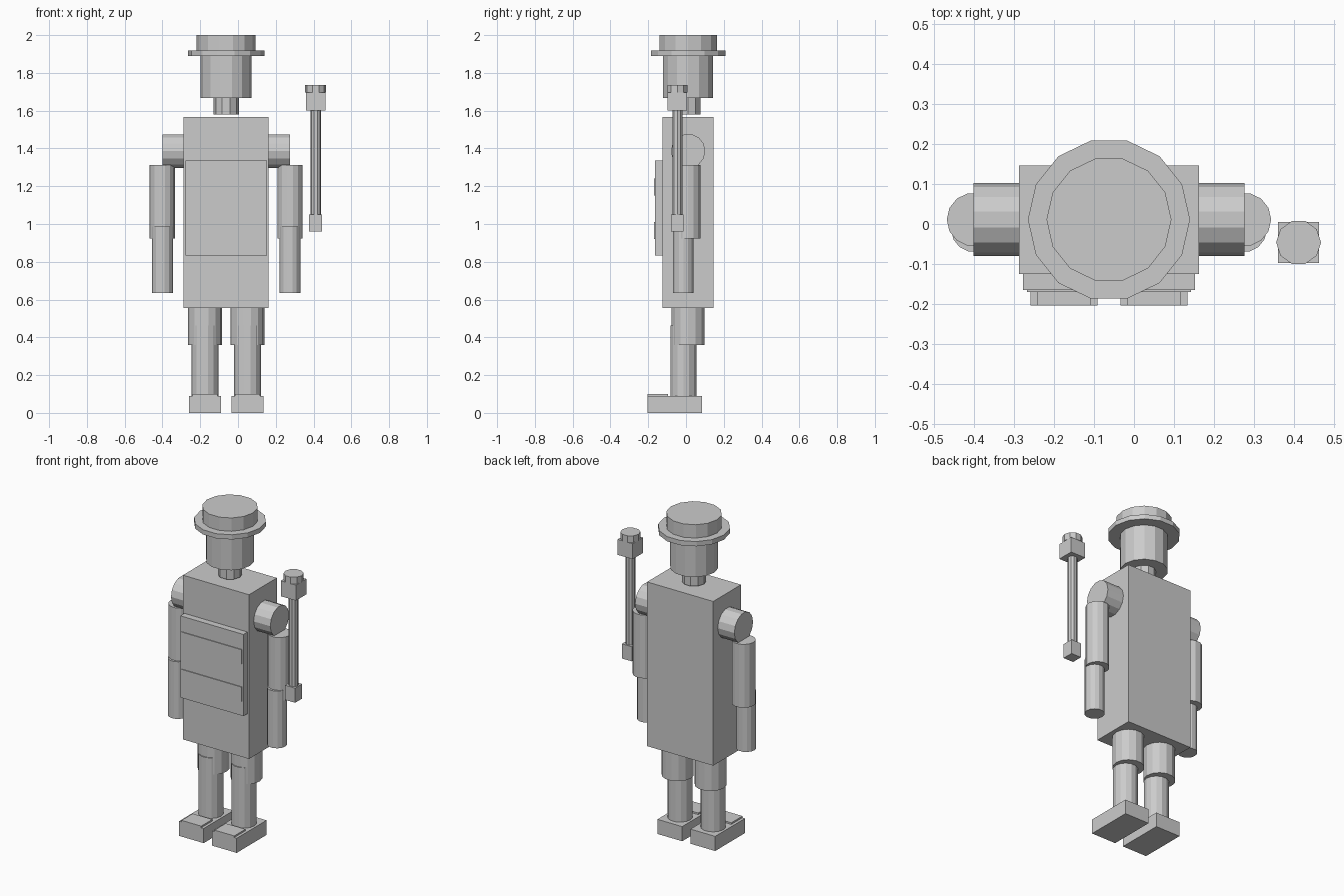
import bpy
from math import cos, sin, tau

if "Cube" in bpy.data.objects:
    bpy.data.objects.remove(bpy.data.objects["Cube"])

CX = -0.0625   # symmetry axis of the figure
CY = 0.011


def make(name, verts, faces):
    mesh = bpy.data.meshes.new(name)
    mesh.from_pydata(verts, [], faces)
    obj = bpy.data.objects.new(name, mesh)
    bpy.context.collection.objects.link(obj)
    return obj


def prism(name, ring_a, ring_b):
    n = len(ring_a)
    faces = [tuple(reversed(range(n))), tuple(range(n, 2 * n))]
    faces += [(i, (i + 1) % n, n + (i + 1) % n, n + i) for i in range(n)]
    return make(name, ring_a + ring_b, faces)


def box(name, x0, x1, y0, y1, z0, z1):
    def ring(z):
        return [(x0, y0, z), (x1, y0, z), (x1, y1, z), (x0, y1, z)]
    return prism(name, ring(z0), ring(z1))


def post(name, x, y, r, z0, z1, n=14):
    def ring(z):
        return [(x + r * cos(tau * i / n), y + r * sin(tau * i / n), z) for i in range(n)]
    return prism(name, ring(z0), ring(z1))


def axle(name, x0, x1, y, z, r, n=14):
    def ring(x):
        return [(x, y + r * cos(tau * i / n), z + r * sin(tau * i / n)) for i in range(n)]
    return prism(name, ring(x0), ring(x1))


# Torso and chest plate with two raised strips
box("torso", CX - 0.225, CX + 0.225, -0.125, 0.146, 0.556, 1.567)
box("chest_plate", CX - 0.215, CX + 0.215, -0.165, -0.125, 0.832, 1.335)
for label, z in (("upper", 1.15), ("lower", 0.92)):
    box(label + "_chest_strip", CX - 0.205, CX + 0.205, -0.17, -0.165, z, z + 0.09)

# Neck, head and hat
post("neck", CX, CY, 0.068, 1.58, 1.668, 10)
post("head", CX, CY, 0.135, 1.668, 1.889)
post("hat_brim", CX, CY, 0.2025, 1.889, 1.918)
post("hat_crown", CX, CY, 0.156, 1.918, 2.0)

# Limbs on both sides
for side, s in (("right", -1), ("left", 1)):
    x0, x1 = sorted((CX + s * 0.225, CX + s * 0.338))
    axle(side + "_shoulder", x0, x1, CY, 1.386, 0.091)
    arm = CX + s * 0.338
    post(side + "_upper_arm", arm, CY, 0.067, 0.922, 1.312)
    post(side + "_forearm", arm, -0.014, 0.056, 0.635, 0.987)
    leg = CX + s * 0.1125
    post(side + "_thigh", leg, CY, 0.09, 0.36, 0.556)
    post(side + "_shin", leg, -0.014, 0.071, 0.088, 0.462)
    box(side + "_foot", leg - 0.084, leg + 0.084, -0.204, 0.086, 0, 0.09)
    box(side + "_toe_cap", leg - 0.067, leg + 0.067, -0.204, -0.095, 0.09, 0.1)

# Floating baton beside the left arm
BX, BY = 0.411, -0.046
box("baton_pommel", BX - 0.034, BX + 0.034, BY - 0.034, BY + 0.034, 0.96, 1.05)
post("baton_rod", BX, BY, 0.028, 1.05, 1.6, 10)
box("baton_head", BX - 0.051, BX + 0.051, BY - 0.051, BY + 0.051, 1.6, 1.695)
post("baton_cap", BX, BY, 0.056, 1.695, 1.736, 10)
